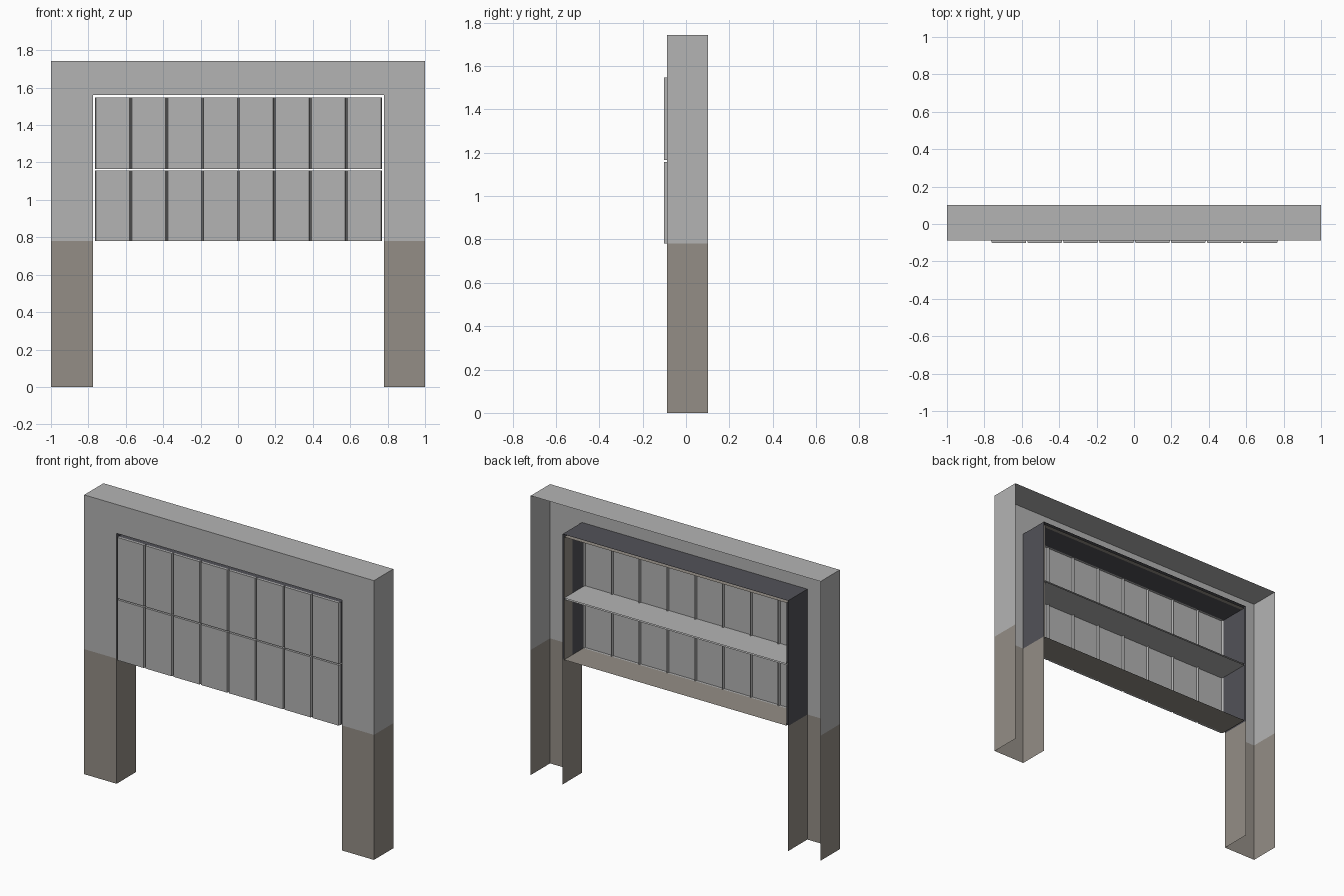
import bpy, bmesh
from mathutils import Vector

if "Cube" in bpy.data.objects:
    bpy.data.objects.remove(bpy.data.objects["Cube"])


def material(name, color):
    m = bpy.data.materials.new(name)
    m.diffuse_color = (*color, 1.0)
    m.use_nodes = True
    m.node_tree.nodes["Principled BSDF"].inputs["Base Color"].default_value = m.diffuse_color
    return m


GRAY, BROWN, DARK = 0, 1, 2
MATS = [material("plain gray", (0.455, 0.455, 0.455)),
        material("warm brown gray", (0.295, 0.270, 0.238)),
        material("dark lining", (0.085, 0.085, 0.098))]

FRONT, BACK = -0.088, 0.102      # wall depth
TOP, HEAD, SPLIT = 1.742, 1.562, 0.78
LEFT, RIGHT = -0.776, 0.78       # door opening


def add_object(name, faces, rule, cuts=()):
    """Weld faces, cut them along planes, then colour each by a rule."""
    bm = bmesh.new()
    for pts in faces:
        bm.faces.new([bm.verts.new(p) for p in pts])
    bmesh.ops.remove_doubles(bm, verts=bm.verts, dist=1e-5)
    bmesh.ops.recalc_face_normals(bm, faces=bm.faces)
    for co, no in cuts:
        bmesh.ops.bisect_plane(bm, geom=bm.verts[:] + bm.edges[:] + bm.faces[:],
                               plane_co=co, plane_no=no)
    bm.normal_update()
    for f in bm.faces:
        f.material_index = rule(f.calc_center_median(), f.normal)
    me = bpy.data.meshes.new(name)
    bm.to_mesh(me)
    bm.free()
    for m in MATS:
        me.materials.append(m)
    ob = bpy.data.objects.new(name, me)
    bpy.context.collection.objects.link(ob)
    return ob


def upright(a, b, z0, z1):
    """Vertical rectangle over the floor line a-b."""
    return [(*a, z0), (*b, z0), (*b, z1), (*a, z1)]


# Portal wall: a thin shell, open at the back and under the legs
outline = [(-1, 0), (-1, TOP), (1, TOP), (1, 0),
           (RIGHT, 0), (RIGHT, HEAD), (LEFT, HEAD), (LEFT, 0)]
wall = [upright((-1, FRONT), (LEFT, FRONT), 0, HEAD),
        upright((RIGHT, FRONT), (1, FRONT), 0, HEAD),
        [(-1, FRONT, HEAD), (LEFT, FRONT, HEAD), (RIGHT, FRONT, HEAD),
         (1, FRONT, HEAD), (1, FRONT, TOP), (-1, FRONT, TOP)]]
for i in range(7):
    if i == 3:
        continue                 # leg bottom stays open
    (xa, za), (xb, zb) = outline[i], outline[i + 1]
    wall.append([(xa, FRONT, za), (xb, FRONT, zb), (xb, BACK, zb), (xa, BACK, za)])


def wall_rule(c, n):
    if c.z < SPLIT:
        return BROWN
    inner = LEFT - 0.01 < c.x < RIGHT + 0.01 and c.z < HEAD + 0.01
    return DARK if inner and abs(n.y) < 0.5 else GRAY


add_object("portal_wall", wall, wall_rule,
           [(Vector((0, 0, SPLIT)), Vector((0, 0, 1)))])

# Door: two open-backed sections, each fronted by eight bevelled panels
X0, X1, PANELS = -0.765, 0.770, 8
STEP = (X1 - X0) / PANELS
profile = []
for i in range(PANELS):
    a, b = X0 + i * STEP, X0 + (i + 1) * STEP
    g = 0.002
    profile += [(a + g * (i > 0), FRONT), (a + 0.006, -0.102),
                (b - 0.006, -0.102), (b - g * (i < PANELS - 1), FRONT)]


def door_section(name, z0, z1, top, bottom):
    faces = [upright(p, q, z0, z1) for p, q in zip(profile, profile[1:])]
    faces += [upright((x, FRONT), (x, BACK), z0, z1) for x in (X0, X1)]
    for z in (z0, z1):
        # full-depth shelf plus the lip of every panel
        line = [(x, y, z) for x, y in profile if y == FRONT]
        faces.append(line + [(X1, BACK, z), (X0, BACK, z)])
        for i in range(PANELS):
            faces.append([(x, y, z) for x, y in profile[4 * i:4 * i + 4]])

    def rule(c, n):
        if c.y < FRONT + 0.001:
            return GRAY
        if abs(n.z) > 0.7:
            if c.z < (z0 + z1) / 2:
                return bottom
            return BROWN if top == DARK and c.y > 0.075 else top
        return BROWN if c.x > 0 and c.y > 0.02 else DARK

    add_object(name, faces, rule,
               [(Vector((0, y, 0)), Vector((0, 1, 0))) for y in (0.02, 0.075)])


door_section("upper_door_section", 1.165, 1.546, DARK, GRAY)
door_section("lower_door_section", 0.780, 1.157, GRAY, BROWN)
